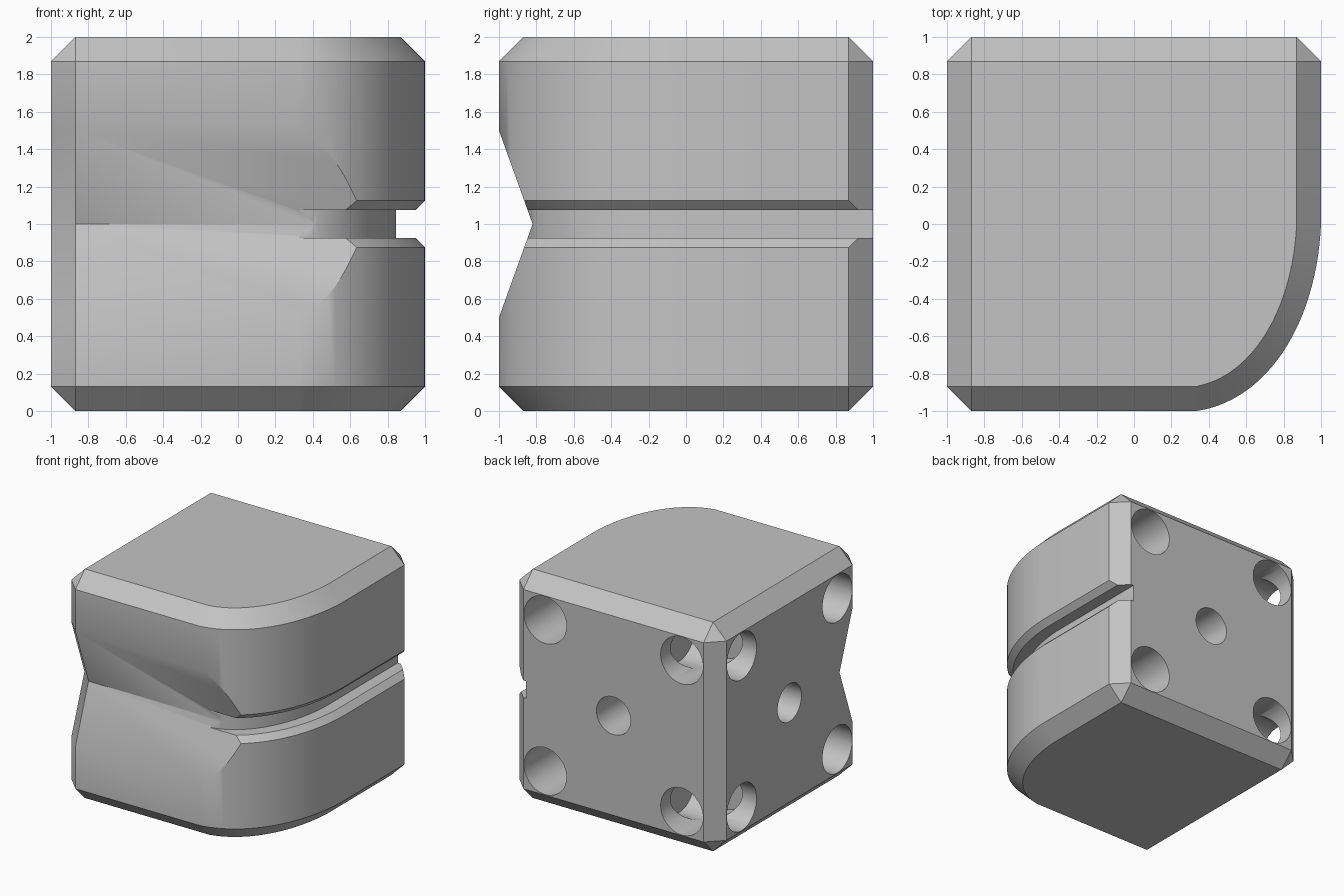
import bpy
import bmesh
from math import pi
from mathutils import Matrix, Vector

if "Cube" in bpy.data.objects:
    bpy.data.objects.remove(bpy.data.objects["Cube"], do_unlink=True)

BEVEL = 0.13
FLAT = 1 - BEVEL
CURVE_STEPS = 28


def finish(name, bm):
    bmesh.ops.remove_doubles(bm, verts=bm.verts, dist=1e-5)
    bmesh.ops.recalc_face_normals(bm, faces=bm.faces)
    mesh = bpy.data.meshes.new(name)
    bm.to_mesh(mesh)
    bm.free()
    obj = bpy.data.objects.new(name, mesh)
    bpy.context.collection.objects.link(obj)
    return obj


def loft(name, rings):
    """Skin a closed solid through rings that have equal point counts."""
    bm = bmesh.new()
    loops = [[bm.verts.new(p) for p in ring] for ring in rings]
    for a, b in zip(loops, loops[1:]):
        for i in range(len(a)):
            j = (i + 1) % len(a)
            bm.faces.new((a[i], a[j], b[j], b[i]))
    bm.faces.new(loops[0])
    bm.faces.new(loops[-1])
    return finish(name, bm)


# Rounded front corner: points with outward normals
p0, p1, p2, p3 = (Vector(p) for p in ((0.33, -1), (0.70, -0.95), (0.975, -0.55), (1, 0)))
corner = []
for i in range(CURVE_STEPS + 1):
    t = i / CURVE_STEPS
    s = 1 - t
    point = p0 * s**3 + p1 * 3 * s * s * t + p2 * 3 * s * t * t + p3 * t**3
    tangent = (p1 - p0) * s * s + (p2 - p1) * 2 * s * t + (p3 - p2) * t * t
    corner.append((point, Vector((tangent.y, -tangent.x)).normalized()))
corner[0] = (p0, Vector((0, -1)))
corner[-1] = (p3, Vector((1, 0)))


def clamp(v):
    return max(-FLAT, min(FLAT, v))


# Block outline, full size or inset for the top and bottom bevels
def outline(z, inset):
    rest = [(1, FLAT), (FLAT, 1), (-FLAT, 1), (-1, FLAT), (-1, -FLAT), (-FLAT, -1)]
    curve = [p - n * (BEVEL if inset else 0) for p, n in corner]
    if inset:
        rest = [(clamp(x), clamp(y)) for x, y in rest]
    return [(x, y, z) for x, y in [tuple(p) for p in curve] + rest]


body = loft("block_body", [outline(0, True), outline(BEVEL, False),
                           outline(2 - BEVEL, False), outline(2, True)])


# Front V recess, bending inward at the left so the edge bevel follows it
def wedge(x, shift):
    return [(x, y + shift, z) for y, z in ((-0.82, 1), (-1.18, 2), (-1.18, 0))]


recess = loft("recess_cutter", [wedge(-1.1, 1.1 - FLAT), wedge(-FLAT, 0), wedge(1.3, 0)])

# Side slot with a flared mouth, following the rounded corner
section = [(0.155, 0.925), (0.05, 0.925), (-0.1, 0.775),
           (-0.1, 1.225), (0.05, 1.075), (0.155, 1.075)]
path = corner + [(Vector((1, 1.2)), Vector((1, 0)))]
slot = loft("slot_cutter", [[(*(p - n * d), z) for d, z in section] for p, n in path])


# Five blind holes in one face
def holes(name, axis):
    bm = bmesh.new()
    spots = [(a, b, 0.205) for a in (-0.66, 0.66) for b in (-0.66, 0.66)] + [(0, 0, 0.165)]
    for a, b, radius in spots:
        if axis == "Y":
            turn, place = Matrix.Rotation(pi / 2, 4, "X"), (a, 0.75, 1 + b)
        else:
            turn, place = Matrix.Rotation(pi / 2, 4, "Y"), (-0.75, a, 1 + b)
        bmesh.ops.create_cone(bm, cap_ends=True, segments=48, radius1=radius,
                              radius2=radius, depth=0.7,
                              matrix=Matrix.Translation(place) @ turn)
    return finish(name, bm)


# Cut everything from the block
bpy.context.view_layer.objects.active = body
for cutter in (recess, slot, holes("back_hole_cutter", "Y"), holes("side_hole_cutter", "X")):
    cutter.hide_render = True
    mod = body.modifiers.new(cutter.name, "BOOLEAN")
    mod.operation = "DIFFERENCE"
    mod.solver = "EXACT"
    mod.object = cutter
    bpy.ops.object.modifier_apply(modifier=mod.name)
    bpy.data.objects.remove(cutter, do_unlink=True)

# Plain grey finish
grey = bpy.data.materials.new("plain_grey")
grey.use_nodes = True
colour = (0.55, 0.55, 0.55, 1)
grey.diffuse_color = colour
grey.node_tree.nodes["Principled BSDF"].inputs["Base Color"].default_value = colour
body.data.materials.clear()
body.data.materials.append(grey)
for face in body.data.polygons:
    face.material_index = 0

bpy.ops.object.select_all(action="DESELECT")
body.select_set(True)
bpy.ops.object.shade_smooth_by_angle(angle=pi / 6)
